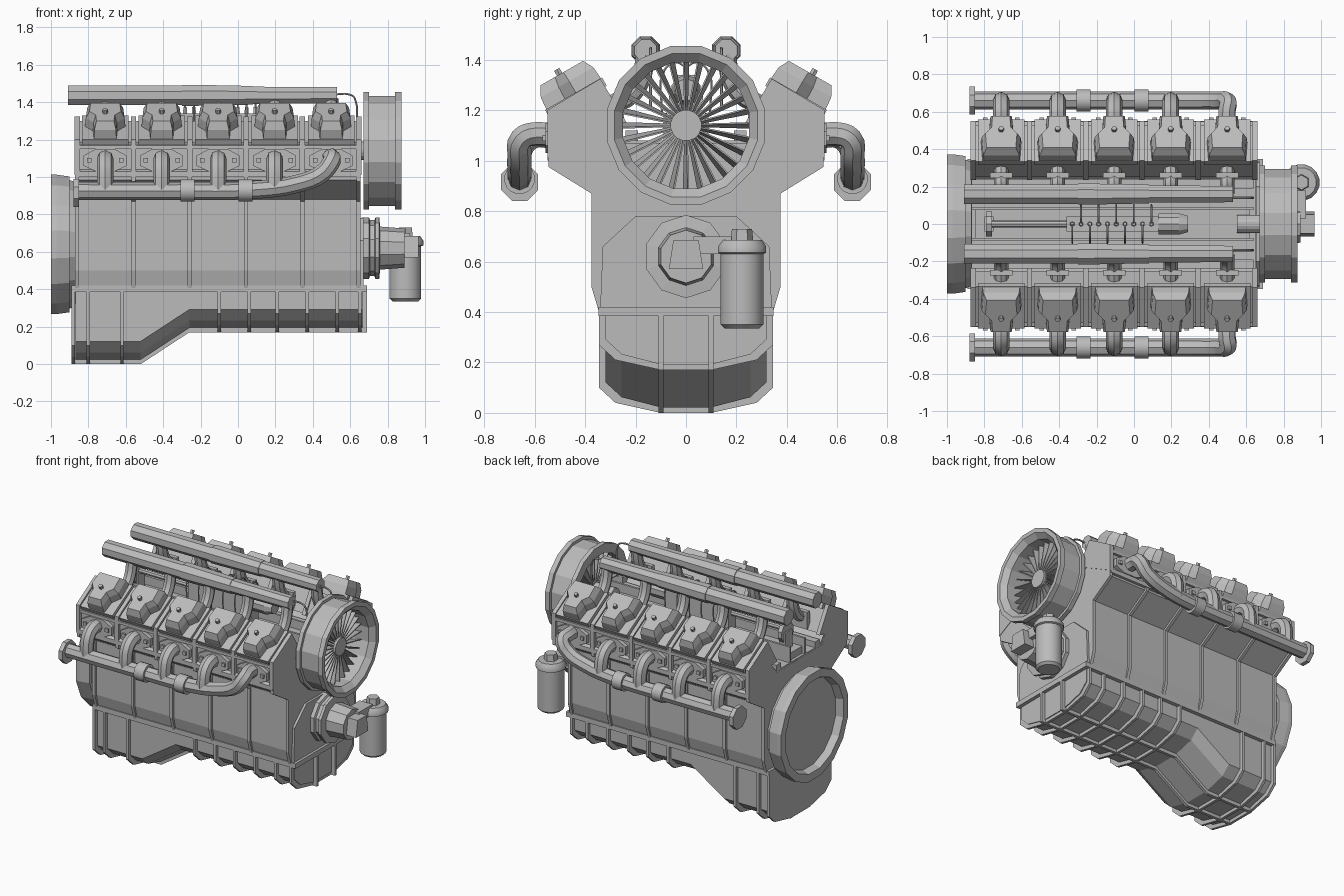
import bpy, bmesh, math
from mathutils import Vector

if "Cube" in bpy.data.objects:
    bpy.data.objects.remove(bpy.data.objects["Cube"])

grey = bpy.data.materials.new("cast_grey")
grey.use_nodes = True
grey.diffuse_color = (0.5, 0.5, 0.5, 1)
grey.node_tree.nodes["Principled BSDF"].inputs["Base Color"].default_value = grey.diffuse_color

CYL = [-0.71 + 0.302 * i for i in range(5)]       # cylinder centres
WALLS = [-0.86 + 0.301 * i for i in range(6)]     # rib stations


def finish(ob, smooth=False):
    ob.data.materials.clear()
    ob.data.materials.append(grey)
    if smooth:
        bpy.ops.object.select_all(action="DESELECT")
        ob.select_set(True)
        bpy.context.view_layer.objects.active = ob
        bpy.ops.object.shade_smooth_by_angle(angle=math.radians(40))
    return ob


def loft(name, rings, closed=False, smooth=False):
    """Skin a row of equal rings; cap the ends unless the row closes on itself."""
    bm = bmesh.new()
    loops = [[bm.verts.new(p) for p in ring] for ring in rings]
    pairs = list(zip(loops, loops[1:])) + ([(loops[-1], loops[0])] if closed else [])
    for a, b in pairs:
        for i in range(len(a)):
            j = (i + 1) % len(a)
            bm.faces.new((a[i], a[j], b[j], b[i]))
    if not closed:
        bm.faces.new(loops[0])
        bm.faces.new(loops[-1])
    bmesh.ops.recalc_face_normals(bm, faces=bm.faces)
    mesh = bpy.data.meshes.new(name)
    bm.to_mesh(mesh)
    bm.free()
    ob = bpy.data.objects.new(name, mesh)
    bpy.context.collection.objects.link(ob)
    return finish(ob, smooth)


def prism(name, profile, x0, x1):
    return loft(name, [[(x, y, z) for y, z in profile] for x in (x0, x1)])


def box(name, x0, x1, y0, y1, z0, z1):
    return prism(name, [(y0, z0), (y1, z0), (y1, z1), (y0, z1)], x0, x1)


def lathe(name, profile, y, z, n=16, closed=False, x=None, smooth=False):
    """Turn (along, radius) points round the x axis, or round z when x is given."""
    rings = []
    for a, r in profile:
        ring = []
        for i in range(n):
            t = 2 * math.pi * (i + 0.5) / n
            c, s = r * math.cos(t), r * math.sin(t)
            ring.append((a, y + c, z + s) if x is None else (x + c, y + s, a))
        rings.append(ring)
    return loft(name, rings, closed, smooth)


def pipe(name, points, radius, res=2):
    curve = bpy.data.curves.new(name, "CURVE")
    curve.dimensions = "3D"
    curve.bevel_depth, curve.bevel_resolution = radius, res
    curve.resolution_u, curve.use_fill_caps = 4, True
    spline = curve.splines.new("BEZIER")
    spline.bezier_points.add(len(points) - 1)
    for bp, p in zip(spline.bezier_points, points):
        bp.co = p
        bp.handle_left_type = bp.handle_right_type = "AUTO"
    ob = bpy.data.objects.new(name, curve)
    bpy.context.collection.objects.link(ob)
    bpy.ops.object.select_all(action="DESELECT")
    ob.select_set(True)
    bpy.context.view_layer.objects.active = ob
    bpy.ops.object.convert(target="MESH")
    return finish(bpy.context.object, True)


def mirrored(half):
    return half + [(-y, z) for y, z in reversed(half)]


# Crankcase with V-shaped upper deck, and its vertical ribs
case = [(0.335, 0.4), (0.36, 0.5), (0.36, 0.88), (0.53, 0.985), (0.53, 1.01),
        (0.30, 1.15), (0.24, 1.08)]
prism("crankcase", mirrored(case), -0.87, 0.65)
rib = [(0.345, 0.4), (0.375, 0.5), (0.375, 0.87), (0.545, 0.975), (0.545, 1.02), (0.3, 1.15)]
for x in WALLS:
    prism("crankcase_rib", mirrored(rib[:5] + [(0.31, 1.15), (0.26, 1.07)]), x - 0.011, x + 0.011)

# Oil pan: body with a deep rear sump, cross ribs and keel ribs
def pan_section(b, inset):
    w = 0.345 - inset
    return mirrored([(w, 0.4), (w, b + 0.1), (w - 0.065, b + 0.04), (0.1, b)])

def pan_depth(x):
    return 0.17 * min(1, max(0, (x + 0.52) / 0.26))

loft("oil_pan", [[(x, y, z) for y, z in pan_section(pan_depth(x) + 0.022, 0.025)]
                 for x in (-0.87, -0.52, -0.26, 0.665)])
for x in (-0.88, -0.8, -0.62, -0.1, 0.06, 0.21, 0.37, 0.53, 0.65):
    prism("pan_rib", pan_section(pan_depth(x), 0), x - 0.009, x + 0.009)
keel = [(-0.89, 0.4), (-0.89, 0), (-0.52, 0), (-0.26, 0.17), (0.69, 0.17), (0.69, 0.4)]
for y in (-0.1, 0.1):
    loft("pan_keel_rib", [[(x, y + d, z) for x, z in keel] for d in (-0.01, 0.01)])
box("pan_flange", -0.89, 0.69, -0.347, 0.347, 0.385, 0.42)

# Flywheel housing at the rear
lathe("flywheel_housing", [(-0.87, 0.34), (-0.9, 0.35), (-0.9, 0.37), (-0.97, 0.38), (-1.0, 0.38),
                           (-1.0, 0.325), (-0.95, 0.31), (-0.95, 0.02)], 0, 0.64, 16)

# Timing cover, crank pulley and nose at the front
prism("timing_cover", mirrored([(0.34, 0.42), (0.33, 0.66), (0.2, 0.78)]), 0.64, 0.672)
lathe("crank_pulley", [(0.66, 0.165), (0.7, 0.165), (0.705, 0.15), (0.73, 0.15), (0.735, 0.165),
                       (0.755, 0.165), (0.76, 0.115), (0.89, 0.105)], 0, 0.62, 10)
loft("crank_nose", [[(x, y, z) for y, z in mirrored([(0.068, 0.57), (0.05, 0.685)])]
                    for x in (0.88, 0.965)])

# Oil filter
lathe("oil_filter", [(0.335, 0.07), (0.35, 0.086), (0.63, 0.086), (0.635, 0.098), (0.66, 0.098),
                     (0.685, 0.08)], 0.222, 0, 16, x=0.895, smooth=True)
lathe("filter_cap", [(0.68, 0.045), (0.73, 0.04)], 0.222, 0, 6, x=0.895)
box("filter_bracket", 0.82, 0.92, 0.03, 0.18, 0.63, 0.7)

# Cooling fan: shroud, hub and blades
FAN_Z = 1.14
lathe("fan_shroud", [(0.67, 0.32), (0.7, 0.32), (0.7, 0.3), (0.84, 0.3), (0.84, 0.32), (0.875, 0.32),
                     (0.875, 0.29), (0.84, 0.255), (0.67, 0.255)], 0, FAN_Z, 16, closed=True)
lathe("fan_hub", [(0.55, 0.05), (0.7, 0.05), (0.7, 0.062), (0.8, 0.062)], 0, FAN_Z, 16)
for i in range(28):
    t = 2 * math.pi * i / 28
    out, side = Vector((0, math.cos(t), math.sin(t))), Vector((0, -math.sin(t), math.cos(t)))
    rings = []
    for r, w in ((0.05, 0.004), (0.26, 0.01)):
        c = Vector((0.745, 0, FAN_Z)) + out * r
        chord = Vector((0.04, 0, 0)) + side * w
        rings.append([c - chord - side * 0.003, c + chord - side * 0.003,
                      c + chord + side * 0.003, c - chord + side * 0.003])
    loft("fan_blade", rings)

# Cylinder banks, one per side
U, N = Vector((0, 0.868, -0.496)), Vector((0, 0.496, 0.868))
DECK = Vector((0, 0.437, 1.25))
head = [(0.53, 1.02), (0.53, 1.185), (0.335, 1.3), (0.25, 1.155), (0.3, 1.15)]
wall = [(0.55, 1.01), (0.55, 1.2), (0.34, 1.325), (0.235, 1.15), (0.3, 1.14)]
cover = [(-0.1, -0.125), (0.1, -0.125), (0.108, -0.01), (0.065, 0.04), (0.06, 0.125),
         (-0.06, 0.125), (-0.065, 0.04), (-0.108, -0.01)]

for s in (1, -1):
    def side(points):
        return [(p[0], s * p[1], p[2]) for p in points]

    def flip(profile):
        return [(s * y, z) for y, z in profile]

    def on_deck(outline, x, n, k=1):
        return side([Vector((x + a * k, 0, 0)) + DECK + U * b * k + N * n for a, b in outline])

    for x in WALLS:
        prism("head_wall", flip(wall), x - 0.014, x + 0.014)
    prism("head_lower_rail", flip([(0.3, 1.13), (0.52, 1.0), (0.55, 1.0), (0.55, 1.03), (0.3, 1.17)]),
          -0.87, 0.65)

    for x in CYL:
        prism("cylinder_head", flip(head), x - 0.14, x + 0.14)
        prism("head_ledge", flip([(0.52, 1.15), (0.548, 1.15), (0.548, 1.17), (0.52, 1.18)]),
              x - 0.14, x + 0.14)
        plate = [(-0.125, -0.13), (0.125, -0.13), (0.125, 0.13), (-0.125, 0.13)]
        loft("rocker_plate", [on_deck(plate, x, n) for n in (-0.02, 0.018)])
        loft("rocker_cover", [on_deck(cover, x, n, k)
                              for n, k in ((0.015, 1), (0.07, 0.96), (0.112, 0.78))])
        bolt = [(0.014 * math.cos(t), 0.01 + 0.014 * math.sin(t))
                for t in [math.pi * i / 3 for i in range(6)]]
        loft("cover_bolt", [on_deck(bolt, x, n) for n in (0.1, 0.135)])

        # Exhaust port flange with bolts
        gasket = [(-0.115, 0.025), (-0.05, 0.06), (0.05, 0.06), (0.115, 0.025),
                  (0.115, -0.03), (0.05, -0.06), (-0.05, -0.06), (-0.115, -0.03)]
        loft("port_flange", [side([(x + a, y, 1.09 + b) for a, b in gasket]) for y in (0.525, 0.557)])
        for d in (-0.085, 0.085):
            box("flange_bolt", x + d - 0.012, x + d + 0.012, s * 0.55, s * 0.57, 1.078, 1.102)
        if x < 0.4:
            pipe("exhaust_branch", side([(x, 0.54, 1.095), (x, 0.6, 1.095), (x, 0.645, 1.06),
                                         (x, 0.66, 1.0), (x, 0.66, 0.93)]), 0.045)
        # Intake runner
        pipe("intake_runner", side([(x, 0.16, 1.42), (x, 0.18, 1.32), (x, 0.22, 1.26),
                                    (x, 0.3, 1.22)]), 0.038)
        box("runner_flange", x - 0.06, x + 0.06, s * 0.245, s * 0.275, 1.16, 1.28)

    # Exhaust manifold
    e = CYL[4]
    pipe("exhaust_manifold", side([(-0.86, 0.66, 0.925), (-0.3, 0.66, 0.925), (0.06, 0.66, 0.93),
                                   (0.32, 0.66, 0.965), (0.45, 0.66, 1.02), (e + 0.005, 0.65, 1.09),
                                   (e, 0.61, 1.105), (e, 0.54, 1.105)]), 0.048)
    for x in (-0.27, 0.04):
        lathe("manifold_coupling", [(x - 0.037, 0.061), (x + 0.037, 0.061)], s * 0.66, 0.928, 16,
              smooth=True)
    lathe("manifold_flange", [(-0.88, 0.08), (-0.85, 0.08)], s * 0.66, 0.915, 8)

    # Intake manifold
    lathe("intake_manifold", [(-0.91, 0.056), (-0.3, 0.056), (-0.3, 0.061), (-0.24, 0.061), (0.08, 0.054),
                              (0.08, 0.05), (0.53, 0.047)], s * 0.16, 1.437, 8)
    pipe("fuel_return", side([(0.5, 0.14, 1.44), (0.6, 0.14, 1.44), (0.625, 0.14, 1.42),
                              (0.63, 0.14, 1.2)]), 0.006, 1)
    # Valley plates
    box("valley_rail", -0.87, 0.64, s * 0.075, s * 0.09, 1.07, 1.19)
    box("valley_step", -0.87, 0.64, s * 0.19, s * 0.24, 1.07, 1.12)

# Injection pump in the valley
box("valley_cover", -0.85, 0.62, -0.08, 0.08, 1.07, 1.13)
box("injection_pump", -0.36, 0.13, -0.04, 0.04, 1.1, 1.34)
lathe("pump_governor", [(0.13, 0.06), (0.24, 0.06), (0.29, 0.045)], 0, 1.28, 10)
pipe("pump_shaft", [(-0.78, 0, 1.26), (-0.36, 0, 1.26)], 0.018)
lathe("pump_coupling", [(-0.79, 0.07), (-0.76, 0.07)], 0, 1.24, 10)
box("shaft_bearing", -0.8, -0.75, -0.04, 0.04, 1.1, 1.25)
for i in range(10):
    x = -0.33 + 0.047 * i
    s = 1 if i % 2 else -1
    lathe("pump_nozzle", [(1.33, 0.014), (1.375, 0.01)], 0, 0, 6, x=x)
    pipe("injector_line", [(x, 0, 1.37), (x, s * 0.04, 1.39), (x, s * 0.085, 1.36),
                           (x, s * 0.095, 1.18)], 0.005, 1)
